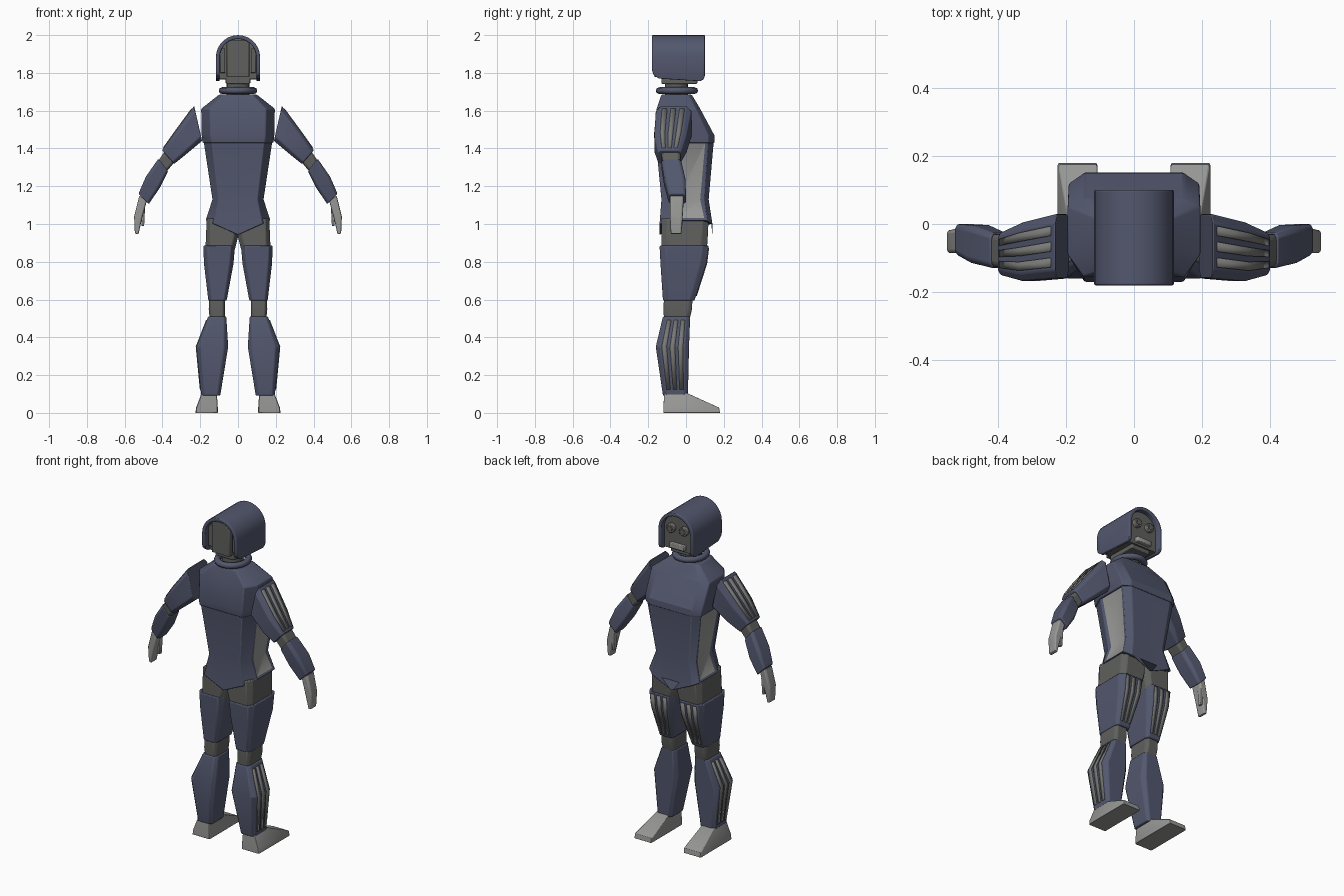
import bpy, bmesh, math
from mathutils import Vector

if "Cube" in bpy.data.objects:
    bpy.data.objects.remove(bpy.data.objects["Cube"])


def material(name, r, g, b):
    m = bpy.data.materials.new(name)
    m.diffuse_color = (r, g, b, 1)
    m.use_nodes = True
    m.node_tree.nodes["Principled BSDF"].inputs["Base Color"].default_value = m.diffuse_color
    return m


BLUE = material("slate blue armour", 0.086, 0.096, 0.155)
DARK = material("dark grey joints", 0.115, 0.115, 0.112)
LIGHT = material("light grey", 0.31, 0.31, 0.305)
SLOT = material("slot grey", 0.19, 0.19, 0.185)


def finish(name, bm, mats, bevel=0.0, mirror=False, solid=None):
    """Turn a bmesh into a named object with modifiers."""
    bmesh.ops.recalc_face_normals(bm, faces=bm.faces)
    me = bpy.data.meshes.new(name)
    bm.to_mesh(me)
    bm.free()
    ob = bpy.data.objects.new(name, me)
    bpy.context.collection.objects.link(ob)
    for m in mats:
        me.materials.append(m)
    bpy.ops.object.select_all(action='DESELECT')
    ob.select_set(True)
    bpy.context.view_layer.objects.active = ob
    bpy.ops.object.shade_smooth_by_angle(angle=math.radians(25))
    if solid:
        mod = ob.modifiers.new("thickness", 'SOLIDIFY')
        mod.thickness, mod.offset = solid
    if bevel:
        mod = ob.modifiers.new("bevel", 'BEVEL')
        mod.width, mod.segments = bevel, 2
        mod.limit_method, mod.angle_limit = 'ANGLE', math.radians(28)
    if mirror:
        mod = ob.modifiers.new("mirror", 'MIRROR')
        mod.use_mirror_merge = False
    return ob


def loft_mesh(rings):
    bm = bmesh.new()
    vs = [[bm.verts.new(p) for p in r] for r in rings]
    n = len(rings[0])
    for a, b in zip(vs, vs[1:]):
        for i in range(n):
            j = (i + 1) % n
            bm.faces.new((a[i], a[j], b[j], b[i]))
    bm.faces.new(vs[0])
    bm.faces.new(vs[-1])
    bmesh.ops.recalc_face_normals(bm, faces=bm.faces)
    return bm


def loft(name, rings, mat, bevel=0.005, mirror=False):
    return finish(name, loft_mesh(rings), [mat], bevel, mirror)


def ring(a, b, y0, y1, c=0.13):
    """Chamfered section between xz points a (inner) and b (outer)."""
    st = [(c, 0), (1 - c, 0), (1, c), (1, 1 - c),
          (1 - c, 1), (c, 1), (0, 1 - c), (0, c)]
    return [Vector((a[0] + (b[0] - a[0]) * s, y0 + (y1 - y0) * t,
                    a[1] + (b[1] - a[1]) * s)) for s, t in st]


def level(x0, x1, y0, y1, z, c=0.13):
    return ring((x0, z), (x1, z), y0, y1, c)


def trunk(w, y0, y1, z, dip=0.0):
    """Torso section with a centre line that can dip downward."""
    st = [(0.12, 0), (0.5, 0), (0.88, 0), (1, 0.28), (1, 0.9),
          (0.88, 1), (0.5, 1), (0.12, 1), (0, 0.9), (0, 0.28)]
    return [Vector((w * (2 * s - 1), y0 + (y1 - y0) * t,
                    z - dip * (1 - abs(2 * s - 1)))) for s, t in st]


def slots(name, rings, i, count=3):
    """Thin vent strips following side i of a lofted limb."""
    rows = [(r[i], r[i + 1]) for r in rings]
    ends = [tuple(p.lerp(q, 0.12) for p, q in zip(rows[k], rows[m]))
            for k, m in ((0, 1), (-1, -2))]
    rows[0], rows[-1] = ends
    bm = bmesh.new()
    for k in range(count):
        u0, u1 = (k + 0.2) / count, (k + 0.8) / count
        vs = [[bm.verts.new(l.lerp(r, u)) for u in (u0, u1)] for l, r in rows]
        for a, b in zip(vs, vs[1:]):
            bm.faces.new((a[0], a[1], b[1], b[0]))
    return finish(name, bm, [SLOT], mirror=True, solid=(0.008, 0))


def box(name, x, y, z, mat, bevel=0.005, mirror=False):
    return loft(name, [level(*x, *y, zz, 0.04) for zz in z], mat, bevel, mirror)


def cylinder(name, r, depth, loc, mat, axis_y=False, mirror=False):
    n = 20
    rings = []
    for d in (-depth / 2, depth / 2):
        pts = []
        for k in range(n):
            u, v = r * math.cos(math.tau * k / n), r * math.sin(math.tau * k / n)
            pts.append(Vector(loc) + Vector((u, d, v) if axis_y else (u, v, d)))
        rings.append(pts)
    return loft(name, rings, mat, 0.003, mirror)


# Torso: chest plate and waist with recessed side panels
loft("chest", [trunk(0.10, -0.13, 0.03, 1.685), trunk(0.195, -0.155, 0.075, 1.61),
               trunk(0.192, -0.17, 0.15, 1.47), trunk(0.188, -0.165, 0.152, 1.43)], BLUE)
bm = loft_mesh([trunk(0.183, -0.16, 0.147, 1.44), trunk(0.136, -0.13, 0.12, 1.13),
                trunk(0.172, -0.14, 0.14, 1.02, 0.08)])
sides = [f for f in bm.faces if abs(f.normal.x) > 0.8 and abs(f.normal.y) < 0.1]
bmesh.ops.inset_region(bm, faces=sides, thickness=0.02, depth=-0.006)
for f in sides:
    f.material_index = 1
finish("waist", bm, [BLUE, LIGHT], 0.004)

# Hips and legs
loft("hip", [level(0, 0.165, -0.13, 0.12, 1.03), level(0, 0.17, -0.13, 0.115, 0.93),
             level(0.018, 0.172, -0.13, 0.11, 0.86)], DARK, mirror=True)
thigh = [level(0.016, 0.184, -0.14, 0.12, 0.885), level(0.024, 0.18, -0.135, 0.108, 0.79),
         level(0.06, 0.157, -0.122, 0.045, 0.595)]
loft("thigh", thigh, BLUE, mirror=True)
slots("thigh_vents", thigh, 4)
loft("knee", [level(0.068, 0.152, -0.115, 0.035, 0.63), level(0.068, 0.155, -0.12, 0.032, 0.55),
              level(0.068, 0.148, -0.115, 0.015, 0.48)], DARK, mirror=True)
shin = [level(0.062, 0.158, -0.122, 0.022, 0.51), level(0.052, 0.22, -0.16, 0.016, 0.35),
        level(0.094, 0.195, -0.122, 0.01, 0.092)]
loft("shin", shin, BLUE, mirror=True)
slots("shin_vents", shin, 2)
loft("foot", [level(0.107, 0.225, -0.12, 0.18, 0, 0.03), level(0.107, 0.222, -0.12, 0.175, 0.028, 0.03),
              level(0.112, 0.192, -0.115, 0.005, 0.105, 0.03)], LIGHT, 0.003, True)

# Arms
upper = [ring((0.19, 1.44), (0.232, 1.625), -0.16, 0.03),
         ring((0.28, 1.365), (0.335, 1.485), -0.168, 0.005),
         ring((0.338, 1.318), (0.402, 1.39), -0.15, -0.025)]
loft("upper_arm", upper, BLUE, mirror=True)
slots("upper_arm_vents", upper, 2)
loft("elbow", [ring((0.33, 1.335), (0.385, 1.39), -0.13, -0.03),
               ring((0.38, 1.275), (0.425, 1.33), -0.125, -0.03)], DARK, mirror=True)
loft("forearm", [ring((0.37, 1.28), (0.422, 1.345), -0.13, -0.025),
                 ring((0.415, 1.19), (0.488, 1.25), -0.115, -0.003),
                 ring((0.473, 1.105), (0.527, 1.16), -0.092, 0.0)], BLUE, mirror=True)
loft("hand", [ring((0.482, 1.125), (0.522, 1.15), -0.085, -0.012),
              ring((0.508, 1.03), (0.55, 1.04), -0.085, -0.018),
              ring((0.527, 0.945), (0.546, 0.95), -0.08, -0.025)], LIGHT, 0.003, True)
loft("thumb", [ring((0.492, 1.09), (0.515, 1.09), -0.045, -0.015),
               ring((0.497, 0.99), (0.51, 0.99), -0.042, -0.02)], LIGHT, 0.003, True)

# Neck and collar
cylinder("neck", 0.06, 0.12, (0, -0.05, 1.715), DARK)
box("jaw", (-0.065, 0.065), (-0.13, 0.06), (1.742, 1.775), DARK)
bpy.ops.mesh.primitive_torus_add(major_radius=0.084, minor_radius=0.018, major_segments=28,
                                 minor_segments=8, location=(0, -0.048, 1.706))
collar = bpy.context.object
collar.name = "collar"
collar.scale.y = 1.1
collar.data.materials.append(BLUE)
bpy.ops.object.shade_smooth_by_angle(angle=math.radians(60))


def arch(r, bottom, y, n=14):
    """Round-topped profile standing in the xz plane."""
    pts = [Vector((r, y, bottom))]
    for k in range(n + 1):
        t = math.pi * k / n
        pts.append(Vector((r * math.cos(t), y, 1.883 + r * math.sin(t))))
    return pts + [Vector((-r, y, bottom))]


# Hood: open-ended arched shell with clipped lower corners
bm = bmesh.new()
rows = [[bm.verts.new(p) for p in arch(0.117, b, y)] for y, b in
        ((-0.18, 1.815), (-0.172, 1.79), (-0.145, 1.77), (0.075, 1.756), (0.092, 1.765), (0.1, 1.785))]
for a, b in zip(rows, rows[1:]):
    for i in range(len(a) - 1):
        bm.faces.new((a[i], a[i + 1], b[i + 1], b[i]))
bmesh.ops.recalc_face_normals(bm, faces=bm.faces)
if max(bm.faces, key=lambda f: f.calc_center_median().z).normal.z < 0:
    bmesh.ops.reverse_faces(bm, faces=bm.faces)
finish("hood", bm, [BLUE], 0.004, solid=(0.02, -1))

# Head inside the hood, with rear housing, eyes and mouth vent
loft("head", [arch(0.1, 1.768, -0.13), arch(0.1, 1.765, 0.07)], DARK, 0)
box("rear_housing", (-0.06, 0.06), (-0.168, -0.1), (1.778, 1.972), DARK, 0.01)
box("rear_side_pad", (0.068, 0.094), (-0.15, -0.1), (1.80, 1.93), DARK, 0.006, True)
cylinder("eye_ring", 0.026, 0.03, (0.043, 0.078, 1.895), SLOT, True, True)
cylinder("eye_lens", 0.017, 0.008, (0.043, 0.094, 1.895), DARK, True, True)
box("mouth_vent", (-0.05, 0.05), (0.05, 0.092), (1.778, 1.808), LIGHT, 0.004)
